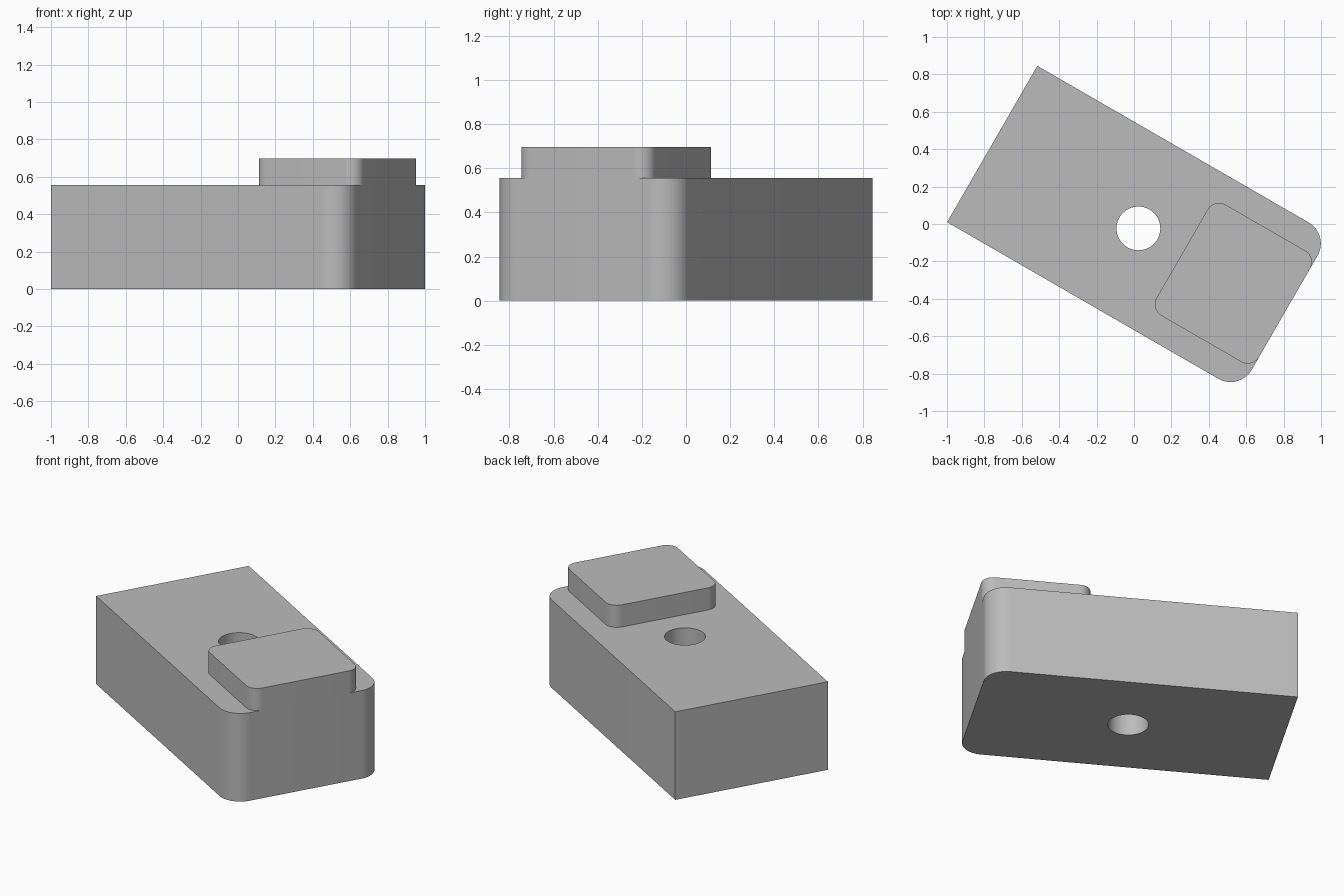
import bpy
import bmesh
from math import radians, cos, sin, pi

if "Cube" in bpy.data.objects:
    bpy.data.objects.remove(bpy.data.objects["Cube"], do_unlink=True)

HALF_LENGTH, HALF_WIDTH = 0.9025, 0.4825
BLOCK_TOP, PAD_TOP = 0.557, 0.697
CENTRE = (0.0235, -0.0235, 0)
TURN = radians(-30)

grey = bpy.data.materials.new("plain grey")
grey.use_nodes = True
grey.diffuse_color = (0.5, 0.5, 0.5, 1)
grey.node_tree.nodes["Principled BSDF"].inputs["Base Color"].default_value = (0.5, 0.5, 0.5, 1)


def rounded_outline(x0, x1, half, back_radius, front_radius, steps=16):
    """Counter-clockwise rectangle with its own radius at each end."""
    corners = [(x1, half, front_radius, 0), (x0, half, back_radius, 1),
               (x0, -half, back_radius, 2), (x1, -half, front_radius, 3)]
    points = []
    for x, y, r, quarter in corners:
        if r == 0:
            points.append((x, y))
            continue
        cx = x - r if x == x1 else x + r
        cy = y - r if y > 0 else y + r
        for i in range(steps + 1):
            a = (quarter + i / steps) * pi / 2
            points.append((cx + r * cos(a), cy + r * sin(a)))
    return points


def prism(name, outline, z0, z1):
    """Extrude an outline upwards into a closed solid."""
    bm = bmesh.new()
    base = bm.faces.new([bm.verts.new((x, y, z0)) for x, y in outline])
    top = bmesh.ops.extrude_face_region(bm, geom=[base], use_keep_orig=True)
    verts = [g for g in top["geom"] if isinstance(g, bmesh.types.BMVert)]
    bmesh.ops.translate(bm, verts=verts, vec=(0, 0, z1 - z0))
    bmesh.ops.recalc_face_normals(bm, faces=bm.faces[:])
    mesh = bpy.data.meshes.new(name)
    bm.to_mesh(mesh)
    bm.free()
    mesh.materials.append(grey)
    obj = bpy.data.objects.new(name, mesh)
    bpy.context.collection.objects.link(obj)
    obj.location = CENTRE
    obj.rotation_euler.z = TURN
    return obj


def activate(obj):
    bpy.ops.object.select_all(action="DESELECT")
    obj.select_set(True)
    bpy.context.view_layer.objects.active = obj


# Main block, square at one end and rounded at the other
block = prism("main_block",
              rounded_outline(-HALF_LENGTH, HALF_LENGTH, HALF_WIDTH, 0, 0.13),
              0, BLOCK_TOP)

# Raised pad, flush with the rounded end
pad = prism("raised_pad",
            rounded_outline(0.27, HALF_LENGTH, 0.343, 0.07, 0.07),
            BLOCK_TOP, PAD_TOP)

# Through hole in the middle of the block
circle = [(0.117 * cos(2 * pi * i / 64), 0.117 * sin(2 * pi * i / 64)) for i in range(64)]
cutter = prism("hole_cutter", circle, -0.1, BLOCK_TOP + 0.1)
cutter.hide_render = True
cut = block.modifiers.new("through_hole", "BOOLEAN")
cut.operation = "DIFFERENCE"
cut.solver = "EXACT"
cut.object = cutter
activate(block)
bpy.ops.object.modifier_apply(modifier=cut.name)
bpy.data.objects.remove(cutter, do_unlink=True)

# Smooth curved walls, sharp edges
for part in (block, pad):
    activate(part)
    bpy.ops.object.shade_smooth_by_angle(angle=radians(30))
